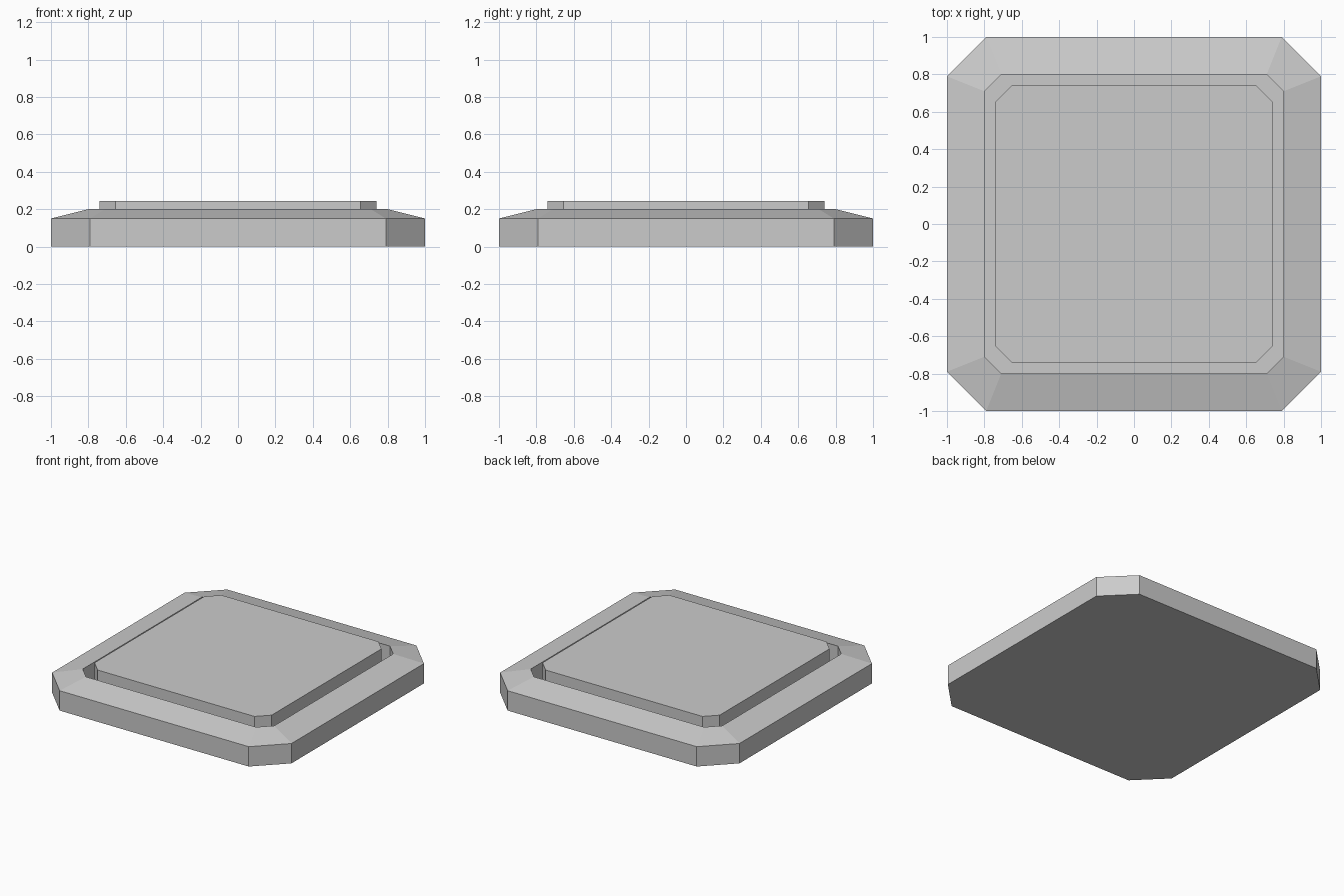
import bpy, bmesh

if "Cube" in bpy.data.objects:
    bpy.data.objects.remove(bpy.data.objects["Cube"])


def octagon(bm, half, flat, z):
    """Ring of a square with cut corners: half width, half length of the straight side."""
    pts = [(half, -flat), (half, flat), (flat, half), (-flat, half),
           (-half, flat), (-half, -flat), (-flat, -half), (flat, -half)]
    return [bm.verts.new((x, y, z)) for x, y in pts]


# Profile from outside bottom to panel top: half width, straight half length, height
profile = [
    (1.00, 0.79, 0.00),    # outer foot
    (1.00, 0.79, 0.15),    # outer wall
    (0.80, 0.71, 0.20),    # sloped rim
    (0.80, 0.71, 0.05),    # groove outer wall
    (0.74, 0.655, 0.05),   # groove floor
    (0.74, 0.655, 0.243),  # raised panel wall
]

bm = bmesh.new()
rings = [octagon(bm, *p) for p in profile]
for low, high in zip(rings, rings[1:]):
    for i in range(8):
        j = (i + 1) % 8
        bm.faces.new((low[i], low[j], high[j], high[i]))

# Underside and panel top
bm.faces.new(rings[0][::-1])
bm.faces.new(rings[-1])
bmesh.ops.recalc_face_normals(bm, faces=bm.faces)

mesh = bpy.data.meshes.new("grooved_panel_tile")
bm.to_mesh(mesh)
bm.free()
tile = bpy.data.objects.new("grooved_panel_tile", mesh)
bpy.context.collection.objects.link(tile)
